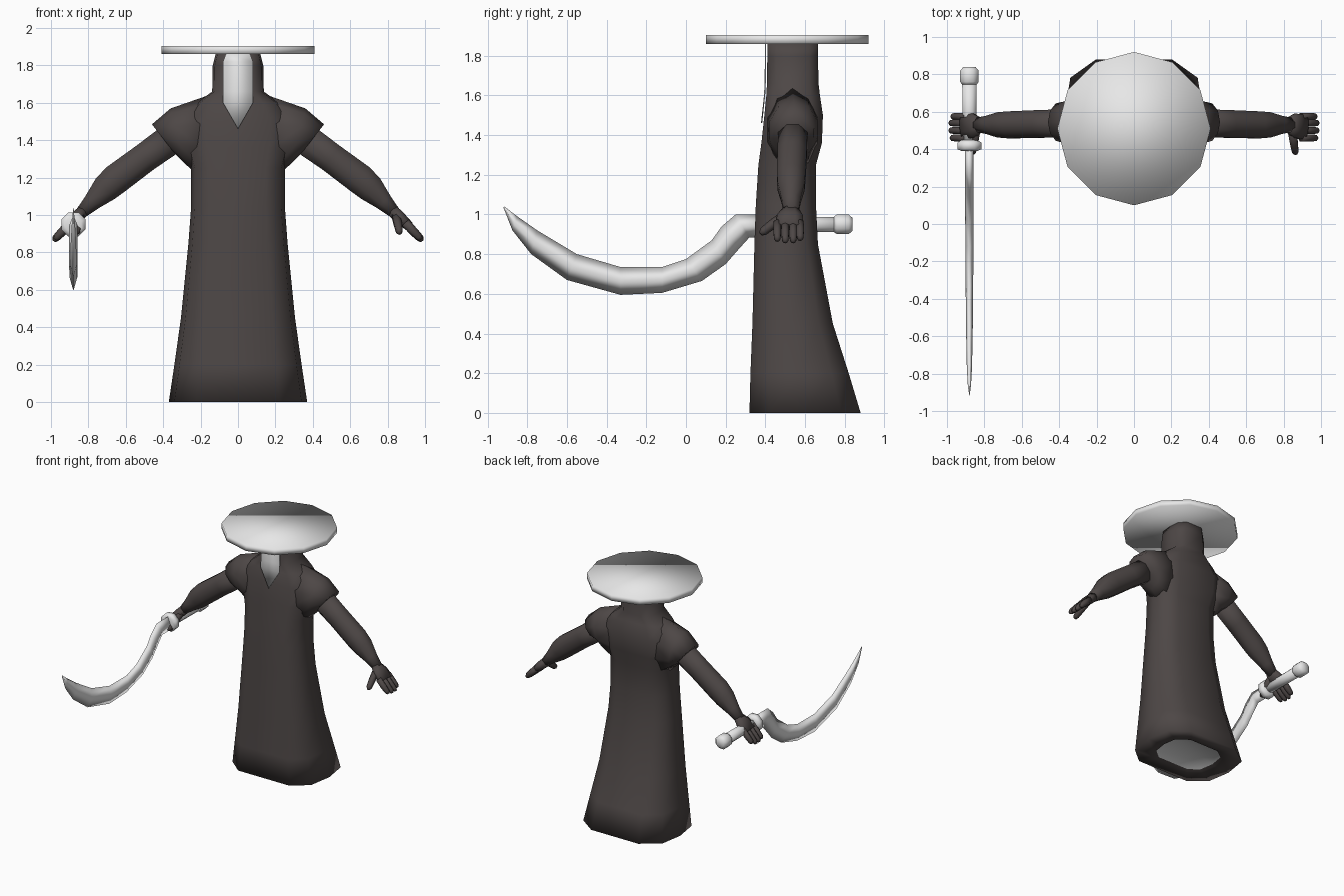
import bpy, bmesh, math
from mathutils import Vector

if "Cube" in bpy.data.objects:
    bpy.data.objects.remove(bpy.data.objects["Cube"])


def material(name, rgb):
    m = bpy.data.materials.new(name)
    m.diffuse_color = (*rgb, 1)
    m.use_nodes = True
    m.node_tree.nodes["Principled BSDF"].inputs["Base Color"].default_value = m.diffuse_color
    return m


DARK = material("dark cloth", (0.075, 0.063, 0.061))
GREY = material("light grey", (0.8, 0.8, 0.8))


def finish(name, bm, mats):
    bmesh.ops.recalc_face_normals(bm, faces=bm.faces[:])
    me = bpy.data.meshes.new(name)
    bm.to_mesh(me)
    bm.free()
    for m in mats:
        me.materials.append(m)
    for p in me.polygons:
        p.use_smooth = True
    ob = bpy.data.objects.new(name, me)
    bpy.context.collection.objects.link(ob)
    return ob


def loft(name, rings, mats, cap_material=0):
    """Skin a list of equal-length rings and cap both ends."""
    bm = bmesh.new()
    vs = [[bm.verts.new(p) for p in r] for r in rings]
    n = len(rings[0])
    for a, b in zip(vs, vs[1:]):
        for i in range(n):
            j = (i + 1) % n
            bm.faces.new((a[i], a[j], b[j], b[i]))
    bm.faces.new(vs[0]).material_index = cap_material
    bm.faces.new(vs[-1])
    return finish(name, bm, mats)


def tube(name, path, mat, side=(0, 1, 0), n=8):
    """Path entries: (point, radius along side, radius across side)."""
    side = Vector(side)
    pts = [Vector(p[0]) for p in path]
    rings = []
    for i, (_, ra, rb) in enumerate(path):
        d = pts[min(i + 1, len(pts) - 1)] - pts[max(i - 1, 0)]
        v = d.cross(side).normalized()
        u = v.cross(d).normalized()
        rings.append([pts[i] + u * ra * math.cos(t) + v * rb * math.sin(t)
                      for t in (2 * math.pi * (k + 0.5) / n for k in range(n))])
    return loft(name, rings, [mat])


# Robe with hood: z, half width, front y, back y
HALF = [(0.6, -1), (0.92, -0.65), (1, 0), (0.92, 0.65), (0.55, 1)]
SECTION = HALF + [(-x, y) for x, y in reversed(HALF)]


def robe_ring(z, w, yf, yb, s=1.0):
    c, h = (yf + yb) / 2, (yb - yf) / 2
    return [Vector((x * w * s, c + y * h * s, z)) for x, y in SECTION]


robe = [(0, .37, .32, .88), (.2, .34, .325, .82), (.45, .305, .335, .74),
        (.85, .265, .345, .665), (1.05, .25, .352, .655), (1.25, .25, .365, .655),
        (1.36, .28, .38, .685), (1.5, .29, .395, .69), (1.6, .22, .405, .675),
        (1.66, .138, .408, .668), (1.8, .135, .41, .665), (1.86, .12, .41, .665)]
# Hem underside is inset, with a pale panel inside
hem = [robe_ring(0.015, *robe[0][1:], s=0.6), robe_ring(0.004, *robe[0][1:], s=0.64)]
loft("robe", hem + [robe_ring(*r) for r in robe], [DARK, GREY], cap_material=1)

# Pale face and collar panel, pointed at the bottom
bm = bmesh.new()
edge = [(.065, 1.86, .41), (.08, 1.82, .41), (.08, 1.66, .408), (.08, 1.6, .405)]
left = [bm.verts.new((-x, y - .006, z)) for x, z, y in edge]
right = [bm.verts.new((x, y - .006, z)) for x, z, y in edge]
tip = bm.verts.new((0, .384, 1.46))
for i in range(3):
    bm.faces.new((left[i], left[i + 1], right[i + 1], right[i]))
bm.faces.new((left[3], tip, right[3]))
panel = finish("face_panel", bm, [GREY])
thick = panel.modifiers.new("thickness", 'SOLIDIFY')
thick.thickness = 0.006
thick.offset = -1

# Flat round hat
loft("hat", [[Vector((0.41 * math.sin(k * math.pi / 6), 0.51 + 0.41 * math.cos(k * math.pi / 6), z))
              for k in range(12)] for z in (1.86, 1.905)], [GREY])

# Cap sleeves: top (x, z), bottom (x, z), front y, back y
sleeve = [((.13, 1.65), (.20, 1.20), .40, .67), ((.36, 1.57), (.29, 1.28), .415, .67),
          ((.46, 1.485), (.34, 1.33), .44, .65)]

for s, label in ((-1, "left"), (1, "right")):
    rings = []
    for (tx, tz), (bx, bz), yf, yb in sleeve:
        ring = []
        for k in range(10):
            t = 2 * math.pi * k / 10
            a = 0.5 + 0.5 * math.cos(t)
            y = (yf + yb) / 2 + (yb - yf) / 2 * math.sin(t)
            ring.append(Vector((s * (bx + (tx - bx) * a), y, bz + (tz - bz) * a)))
        rings.append(ring)
    loft(label + "_sleeve", rings, [DARK])

    # Arm
    tube(label + "_arm", [((s * .34, .54, 1.42), .08, .09), ((s * .50, .535, 1.305), .08, .085),
                          ((s * .655, .53, 1.19), .078, .088), ((s * .71, .53, 1.14), .073, .08),
                          ((s * .78, .53, 1.07), .052, .052), ((s * .84, .53, 1.01), .04, .034)],
         DARK)
    # Palm, fingers and thumb
    tube(label + "_palm", [((s * .825, .53, 1.025), .042, .034), ((s * .86, .525, .99), .07, .036),
                           ((s * .915, .52, .94), .075, .028)], DARK)
    for i, (y, reach) in enumerate([(.46, .92), (.50, 1), (.54, 1), (.575, .88)]):
        tube(f"{label}_finger_{i + 1}",
             [((s * .895, y, .96), .021, .024), ((s * (.895 + .045 * reach), y, .96 - .05 * reach), .022, .024),
              ((s * (.895 + .08 * reach), y, .96 - .085 * reach), .019, .02),
              ((s * (.895 + .09 * reach), y, .96 - .1 * reach), .01, .01)], DARK, n=6)
    tube(label + "_thumb", [((s * .845, .50, .995), .026, .026), ((s * .855, .435, .95), .024, .025),
                            ((s * .862, .39, .915), .02, .022), ((s * .864, .376, .902), .011, .011)],
         DARK, side=(1, 0, 0), n=6)

# Sword blade: matching upper and lower edge points (y, z)
SX = -0.88
upper = [(.42, 1.0), (.25, 1.0), (.18, .94), (.13, .87), (0, .775), (-.12, .735),
         (-.33, .735), (-.55, .80), (-.75, .92), (-.85, .99), (-.915, 1.04)]
lower = [(.42, .885), (.32, .885), (.27, .83), (.20, .75), (.08, .665), (-.12, .605),
         (-.33, .595), (-.60, .67), (-.78, .80), (-.875, .92), (-.92, 1.035)]
rings = []
for i, ((uy, uz), (ly, lz)) in enumerate(zip(upper, lower)):
    w = 0.022 * (1 - (i / 10) ** 4) + 0.001
    my, mz = (uy + ly) / 2, (uz + lz) / 2
    rings.append([Vector((SX, uy, uz)), Vector((SX + w, my, mz)),
                  Vector((SX, ly, lz)), Vector((SX - w, my, mz))])
loft("blade", rings, [GREY])


# Guard, grip and pommel: (y, radius) pairs turned about the grip axis
def turned(name, profile):
    tube(name, [((SX, y, .95), r, r) for y, r in profile], GREY, side=(1, 0, 0))


turned("guard", [(.39, .045), (.40, .07), (.435, .07), (.45, .045)])
turned("grip", [(.43, .038), (.78, .042)])
turned("pommel", [(.745, .042), (.76, .053), (.82, .053), (.84, .035)])
